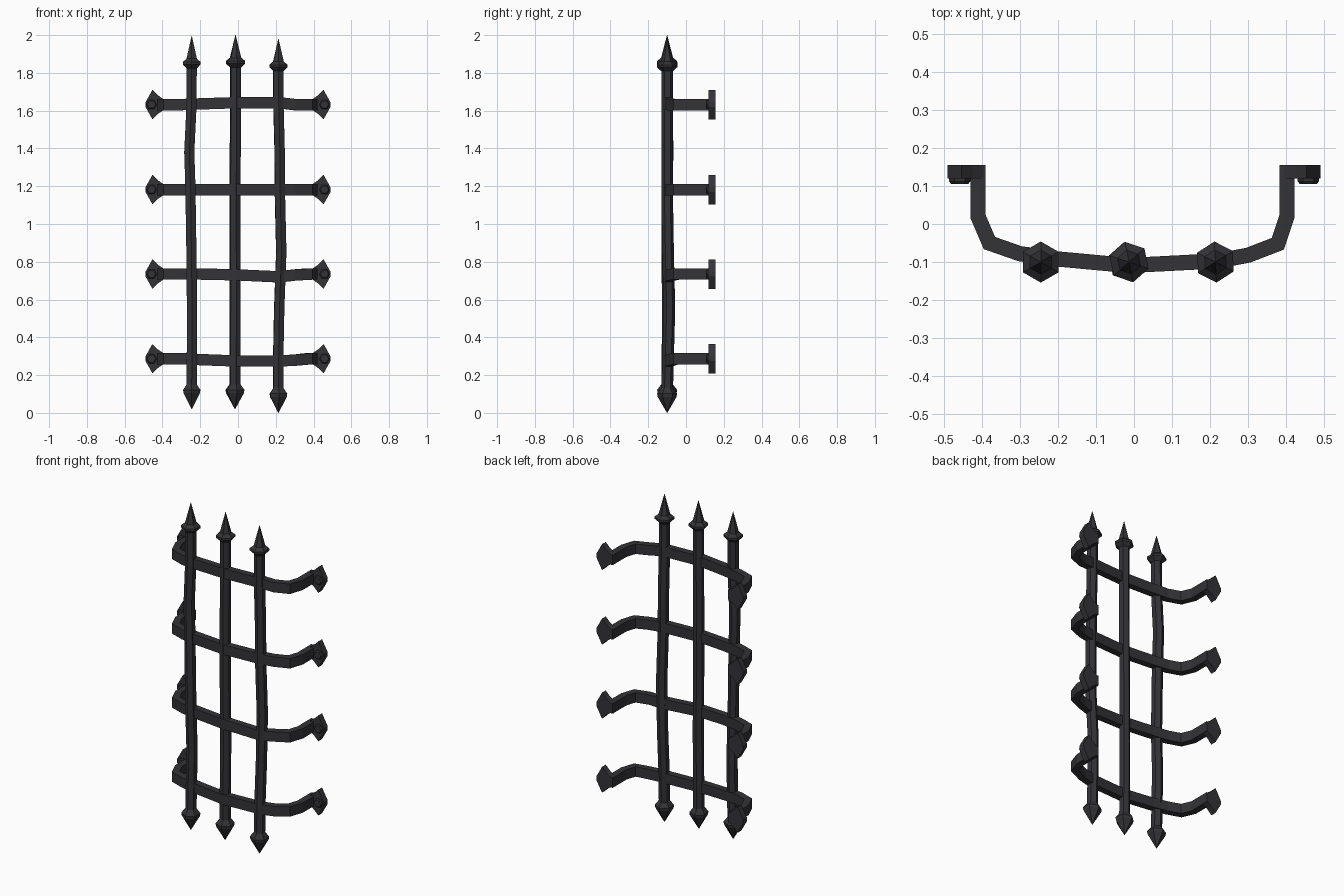
import bpy, bmesh, math
from mathutils import Vector

if "Cube" in bpy.data.objects:
    bpy.data.objects.remove(bpy.data.objects["Cube"])

iron = bpy.data.materials.new("dark_iron")
iron.diffuse_color = (0.033, 0.032, 0.037, 1)
iron.use_nodes = True
iron.node_tree.nodes["Principled BSDF"].inputs["Base Color"].default_value = iron.diffuse_color


def finish(name, bm):
    bmesh.ops.recalc_face_normals(bm, faces=bm.faces)
    me = bpy.data.meshes.new(name)
    bm.to_mesh(me)
    bm.free()
    me.materials.append(iron)
    ob = bpy.data.objects.new(name, me)
    bpy.context.collection.objects.link(ob)
    return ob


def loft(name, rings):
    """Skin a list of closed rings (equal point counts) and cap both ends."""
    bm = bmesh.new()
    rs = [[bm.verts.new(p) for p in r] for r in rings]
    n = len(rs[0])
    for a, b in zip(rs, rs[1:]):
        for i in range(n):
            j = (i + 1) % n
            bm.faces.new((a[i], a[j], b[j], b[i]))
    bm.faces.new(rs[0])
    bm.faces.new(rs[-1])
    return finish(name, bm)


def hexagon(x, y, z, r, turn=0.0):
    return [(x + r * math.cos(turn + math.pi / 2 + k * math.pi / 3),
             y + r * math.sin(turn + math.pi / 2 + k * math.pi / 3), z) for k in range(6)]


# Upright bars: hand-forged centre lines (z, x, y)
bars = {
    "left": (0.02, 1.995, 0.0, [(0.13, -0.245, -0.10), (0.5, -0.244, -0.09), (0.75, -0.245, -0.10),
             (1.0, -0.249, -0.10), (1.2, -0.252, -0.10), (1.38, -0.258, -0.098), (1.63, -0.246, -0.10), (1.83, -0.245, -0.10)]),
    "middle": (0.02, 2.0, 0.2, [(0.13, -0.016, -0.10), (0.6, -0.015, -0.096), (1.2, -0.016, -0.10),
               (1.6, -0.013, -0.10), (1.83, -0.013, -0.10)]),
    "right": (0.0, 1.98, 0.05, [(0.11, 0.214, -0.10), (0.3, 0.213, -0.095), (0.55, 0.218, -0.088), (0.85, 0.229, -0.095),
              (1.15, 0.222, -0.10), (1.4, 0.22, -0.10), (1.63, 0.214, -0.10), (1.81, 0.214, -0.10)]),
}
for name, (z0, z1, turn, path) in bars.items():
    loft(name + "_upright_bar", [hexagon(x, y, z, 0.031, turn) for z, x, y in path])
    # spear finials, profile as (distance from tip, radius)
    _, x, y = path[-1]
    loft(name + "_top_spear", [hexagon(x, y, z1 - d, r, turn) for d, r in
         ((0.172, 0.03), (0.15, 0.054), (0.137, 0.054), (0.12, 0.032), (0, 0.001))])
    _, x, y = path[0]
    loft(name + "_bottom_spear", [hexagon(x, y, z0 + d, r, turn) for d, r in
         ((0.132, 0.03), (0.102, 0.053), (0.085, 0.05), (0, 0.001))])

# Cross bands: bowed plan path, with a slight height wobble per row
plan = [Vector(p) for p in ((-0.41, 0.155), (-0.41, 0.02), (-0.38, -0.05), (-0.30, -0.078), (-0.20, -0.092),
        (-0.015, -0.109), (0.22, -0.097), (0.30, -0.082), (0.378, -0.052), (0.402, 0.02), (0.402, 0.155))]
rows = [(0.287, {4: -0.005, 5: -0.012, 6: -0.012, 7: -0.008}), (0.735, {5: -0.004, 6: -0.015, 7: -0.005}),
        (1.182, {}), (1.632, {4: 0.004, 5: 0.01, 6: 0.01})]


def band(name, z, wobble):
    rings = []
    for i, p in enumerate(plan):
        d0 = (p - plan[i - 1]).normalized() if i else None
        d1 = (plan[i + 1] - p).normalized() if i < len(plan) - 1 else d0
        d0 = d0 or d1
        t = (d0 + d1).normalized()
        n = Vector((-t.y, t.x)) * (0.02 / t.dot(d0))
        zc = z + wobble.get(i, 0)
        a, b = p + n, p - n
        rings.append([(a.x, a.y, zc - 0.03), (b.x, b.y, zc - 0.03), (b.x, b.y, zc + 0.03), (a.x, a.y, zc + 0.03)])
    loft(name, rings)


# Wall plates and rivets at each band end
outline = [(0.49, 0.012), (0.453, 0.078), (0.425, 0.05), (0.39, 0.026)]
outline += [(x, -z) for x, z in reversed(outline)]
for k, (z, wobble) in enumerate(rows):
    band(f"cross_band_{k + 1}", z, wobble)
    for s, side in ((-1, "left"), (1, "right")):
        loft(f"{side}_wall_plate_{k + 1}",
             [[(s * x, y, z + h) for x, h in outline] for y in (0.155, 0.119)])
        loft(f"{side}_rivet_{k + 1}",
             [[(s * 0.458 + r * math.cos(a * math.pi / 3), y, z + r * math.sin(a * math.pi / 3)) for a in range(6)]
              for y, r in ((0.125, 0.028), (0.112, 0.028), (0.105, 0.022))])
